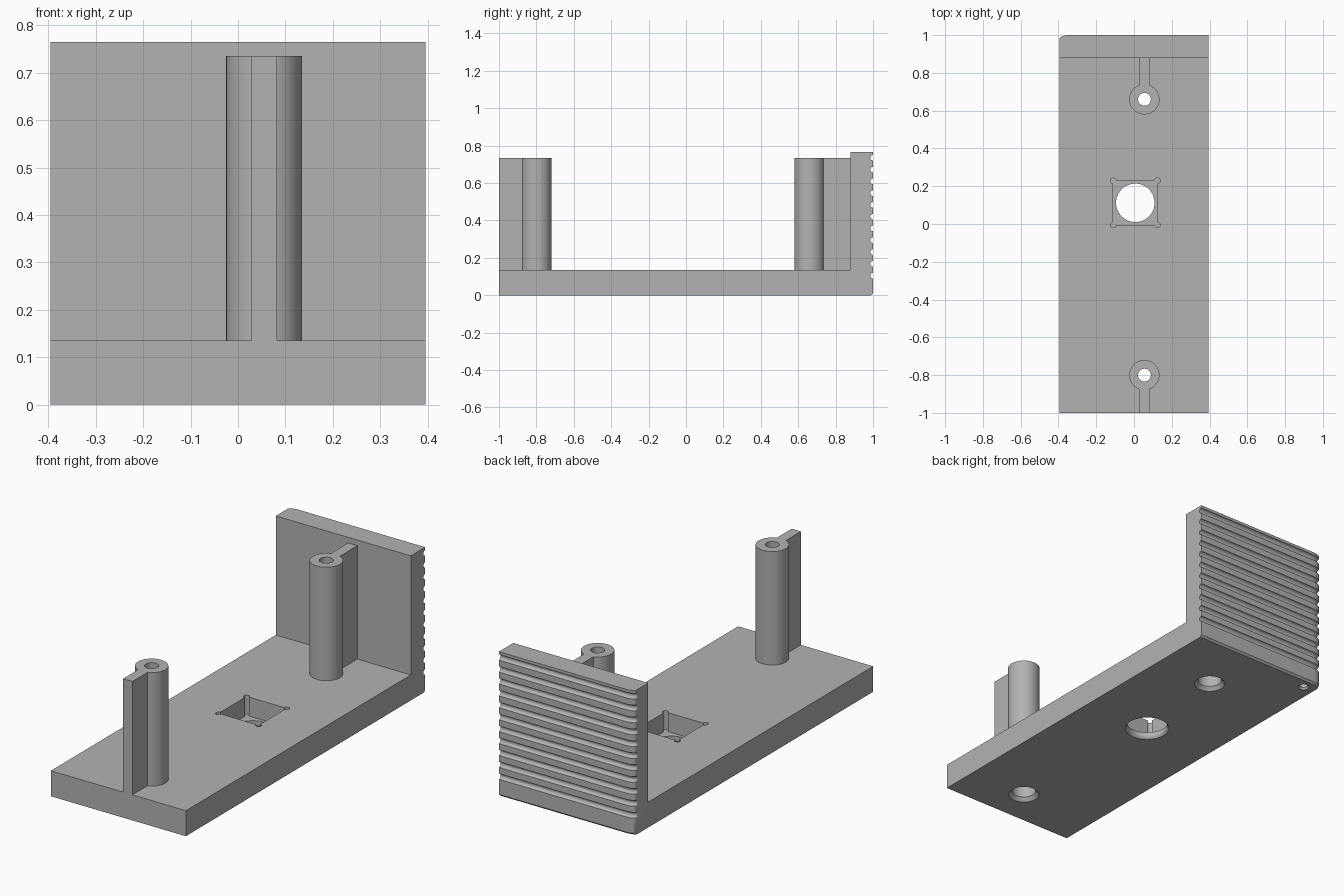
import bpy, bmesh
from math import sin, cos, pi, radians

cube = bpy.data.objects.get("Cube")
if cube:
    bpy.data.objects.remove(cube, do_unlink=True)

W, BASE, TOP = 0.395, 0.135, 0.765
POST_X, POST_TOP = 0.055, 0.735

grey = bpy.data.materials.new("plain grey")
grey.use_nodes = True
colour = (0.45, 0.45, 0.45, 1)
grey.diffuse_color = colour
grey.node_tree.nodes["Principled BSDF"].inputs["Base Color"].default_value = colour


def make(name, bm):
    bmesh.ops.recalc_face_normals(bm, faces=bm.faces)
    mesh = bpy.data.meshes.new(name)
    bm.to_mesh(mesh)
    bm.free()
    mesh.materials.append(grey)
    ob = bpy.data.objects.new(name, mesh)
    bpy.context.collection.objects.link(ob)
    return ob


def loft(name, rings):
    """Skin equal-length closed rings and cap both ends."""
    bm = bmesh.new()
    loops = [[bm.verts.new(p) for p in ring] for ring in rings]
    n = len(loops[0])
    for a, b in zip(loops, loops[1:]):
        for i in range(n):
            j = (i + 1) % n
            bm.faces.new((a[i], a[j], b[j], b[i]))
    bm.faces.new(loops[0])
    bm.faces.new(loops[-1][::-1])
    return make(name, bm)


def turned(name, x, y, profile, sides=48):
    """Round solid about a vertical axis from (radius, z) pairs."""
    return loft(name, [[(x + r * cos(2 * pi * i / sides), y + r * sin(2 * pi * i / sides), z)
                        for i in range(sides)] for r, z in profile])


def box(name, x0, x1, y0, y1, z0, z1):
    return loft(name, [[(x0, y0, z), (x1, y0, z), (x1, y1, z), (x0, y1, z)] for z in (z0, z1)])


def combine(target, other, operation):
    mod = target.modifiers.new(operation, 'BOOLEAN')
    mod.object, mod.operation, mod.solver = other, operation, 'EXACT'
    bpy.context.view_layer.objects.active = target
    bpy.ops.object.modifier_apply(modifier=mod.name)
    bpy.data.objects.remove(other, do_unlink=True)


# Side profile of base and back wall; last value marks points on the grip face
profile = [(-1, 0, 0), (0.99, 0, 1), (1, 0.01, 1)]
for k in range(11):
    z = 0.105 + 0.063 * k
    for s in range(9):
        t = pi * s / 8
        profile.append((1 - 0.015 * sin(t), z - 0.015 * cos(t), 1))
profile += [(1, TOP, 1), (0.88, TOP, 0), (0.88, BASE, 0), (-1, BASE, 0)]

# Sweep across the width, rounding the grip face at one edge
stations = [(-W + 0.05 * (1 - cos(a)), 0.022 * (1 - sin(a)))
            for a in (pi / 2 * i / 8 for i in range(9))] + [(W, 0)]
body = loft("grip_bracket", [[(x, y - drop * grip, z) for y, z, grip in profile]
                             for x, drop in stations])

# Screw posts with their ribs
for y, end in ((0.66, 0.9), (-0.80, -1)):
    combine(body, turned("post", POST_X, y, [(0.08, 0.1), (0.08, POST_TOP)]), 'UNION')
    combine(body, box("rib", POST_X - 0.027, POST_X + 0.027, min(y, end) + (0.06 if end > 0 else 0),
                      max(y, end) - (0 if end > 0 else 0.06), 0.1, POST_TOP), 'UNION')

# Screw holes, widened and chamfered below
for y in (0.66, -0.80):
    combine(body, turned("screw_hole", POST_X, y, [
        (0.085, -0.01), (0.06, 0.02), (0.06, 0.1), (0.034, 0.1001), (0.034, 0.8)]), 'DIFFERENCE')

# Square pocket with relieved corners, and the round hole under it
cx, cy, half = 0.007, 0.112, 0.117
combine(body, box("pocket", cx - half, cx + half, cy - half, cy + half, 0.035, 0.2), 'DIFFERENCE')
for sx in (-1, 1):
    for sy in (-1, 1):
        combine(body, turned("corner_relief", cx + sx * half, cy + sy * half,
                             [(0.015, 0.035), (0.015, 0.2)], 16), 'DIFFERENCE')
combine(body, turned("round_hole", cx, cy, [(0.117, -0.01), (0.102, 0.012), (0.102, 0.1)]),
        'DIFFERENCE')

# Small blind hole under the rounded wall edge
combine(body, turned("blind_hole", -0.33, 0.94, [(0.036, -0.01), (0.021, 0.01), (0.021, 0.1)], 24),
        'DIFFERENCE')

bpy.ops.object.select_all(action='DESELECT')
body.select_set(True)
bpy.context.view_layer.objects.active = body
bpy.ops.object.shade_smooth_by_angle(angle=radians(30))
